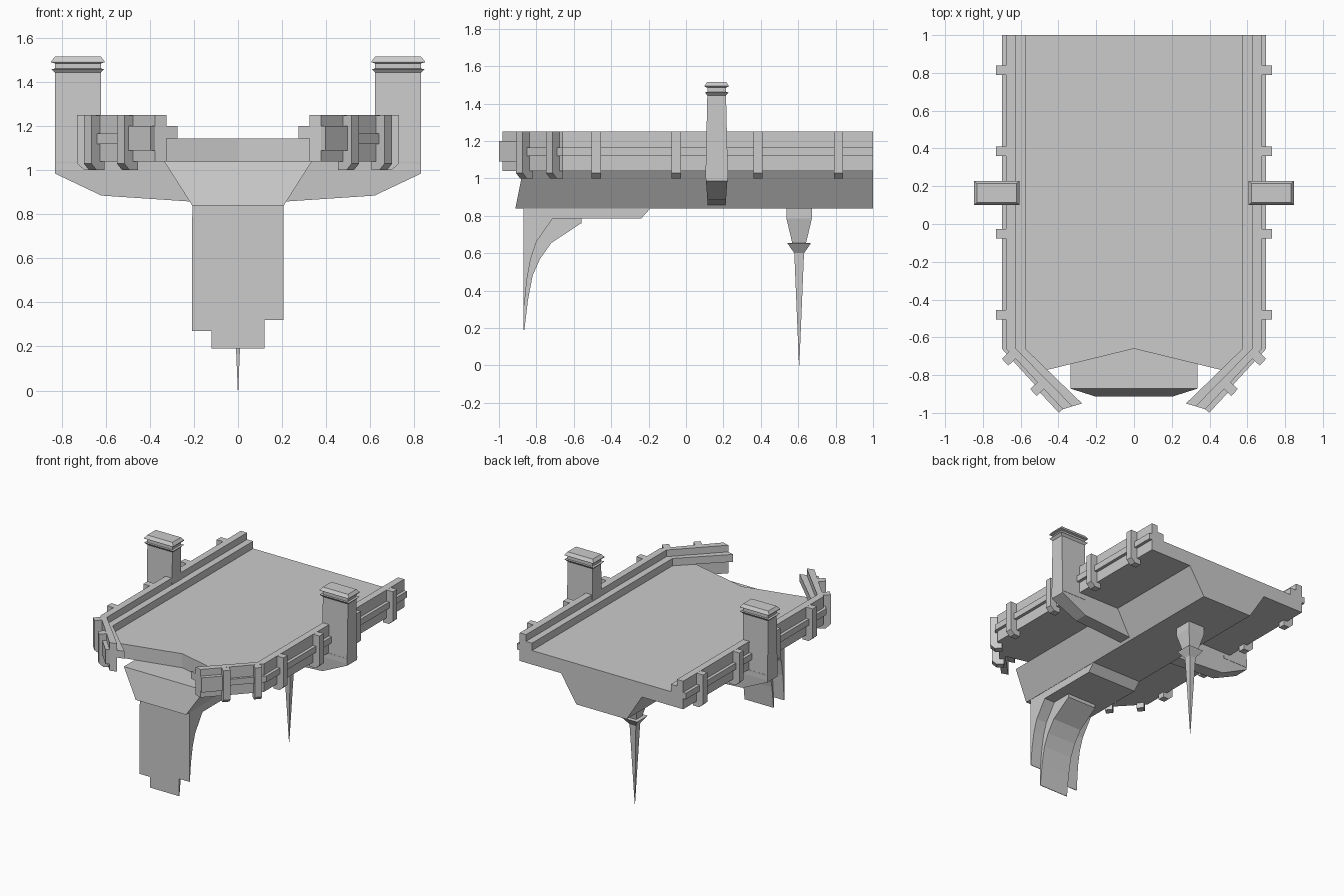
import bpy, bmesh
from mathutils import Vector

if "Cube" in bpy.data.objects:
    bpy.data.objects.remove(bpy.data.objects["Cube"])


def loft(name, loops, mirror=False):
    """Bridge equal-length 3D loops and cap both ends."""
    bm = bmesh.new()
    rings = [[bm.verts.new(p) for p in loop] for loop in loops]
    n = len(rings[0])
    for a, b in zip(rings, rings[1:]):
        for i in range(n):
            j = (i + 1) % n
            bm.faces.new((a[i], a[j], b[j], b[i]))
    bm.faces.new(rings[0][::-1])
    bm.faces.new(rings[-1])
    bmesh.ops.recalc_face_normals(bm, faces=bm.faces)
    me = bpy.data.meshes.new(name)
    bm.to_mesh(me)
    bm.free()
    ob = bpy.data.objects.new(name, me)
    bpy.context.collection.objects.link(ob)
    if mirror:
        mod = ob.modifiers.new("mirror", 'MIRROR')
        mod.use_mirror_merge = False
    return ob


def rect(cx, cy, hx, hy, z):
    return [(cx - hx, cy - hy, z), (cx + hx, cy - hy, z),
            (cx + hx, cy + hy, z), (cx - hx, cy + hy, z)]


def slab_x(name, profile, x0, x1):
    """Extrude a (y, z) profile along x."""
    return loft(name, [[(x, y, z) for y, z in profile] for x in (x0, x1)])


BEND = -0.66


def wall_point(o, t):
    """Point on the angled end of the railing at side offset o, t = 0..1."""
    return Vector((o - 0.30 * t, BEND + t * (-0.29 - 0.3 * (o - 0.575)), 0))


# Deck slab with notched front
half = [(0.625, 1.0), (0.625, BEND), (0.504, -0.783)]
outline = half + [(0, BEND)] + [(-x, y) for x, y in reversed(half)]
loft("deck", [[(x, y, z) for x, y in outline] for z in (1.04, 1.145)])

# Keel beam under the deck
loft("keel", [[(-.335, y1, 1.04), (.335, y1, 1.04), (.208, y0, .84), (-.208, y0, .84)]
              for y1, y0 in ((-.872, -.912), (1, 1))])

# Railing: stepped section swept along the side and round the bend
section = [(.625, 1.04), (.677, 1.04), (.677, 1.12), (.70, 1.12), (.70, 1.166),
           (.677, 1.166), (.677, 1.25), (.625, 1.25), (.625, 1.20), (.575, 1.20),
           (.575, 1.145), (.625, 1.145)]
loft("railing", [[(o, 1, z) for o, z in section],
                 [(o, BEND, z) for o, z in section],
                 [(*wall_point(o, 1).xy, z) for o, z in section]], True)

# Railing posts, hooked under the deck edge
post = [(-.03, 1.249), (.053, 1.25), (.053, 1.03), (.02, 1.0), (-.03, 1.0)]
along = (wall_point(.677, 1) - wall_point(.677, 0)).normalized()
stations = [(Vector((.677, y, 0)), Vector((0, -1, 0))) for y in (.815, .385, -.052, -.48)]
stations += [(wall_point(.677, t), along) for t in (.11, .61)]
for k, (base, d) in enumerate(stations):
    out = Vector((-d.y, d.x, 0))
    loft(f"railing_post_{k + 1}",
         [[base + out * u + d * s + Vector((0, 0, z)) for u, z in post]
          for s in (-.025, .025)], True)

# Raised panel at the railing end
out = Vector((-along.y, along.x, 0))
a, b = wall_point(.677, .66), wall_point(.677, 1)
loft("railing_end_panel",
     [[a - out * .01, b - out * .01, b + out * .028, a + out * .028],
      [a - out * .01, b - out * .01, b + out * .028, a + out * .028]], True)
panel = bpy.data.objects["railing_end_panel"].data
for i, v in enumerate(panel.vertices):
    v.co.z = 1.09 if i < 4 else 1.20

# Side columns with flared caps
CX, CY = .727, .164
col = [(.104, .060, 1.0), (.104, .050, 1.443), (.121, .064, 1.46), (.104, .050, 1.461),
       (.104, .050, 1.485), (.121, .064, 1.49), (.121, .064, 1.495), (.104, .050, 1.516)]
loft("column", [rect(CX, CY, hx, hy, z) for hx, hy, z in col], True)

# Struts carrying the columns out from the keel
strut = [(.831, 1.04, .060), (.831, .985, .057), (.62, .885, .050), (.20, .857, .048),
         (.20, 1.04, .060)]
loft("column_strut", [[(x, CY + s * w, z) for x, z, w in strut] for s in (-1, 1)], True)

# Front bracket: head block, central rib, and two thinner side ribs
F = -.868
slab_x("bracket_head", [(F, .84), (-.19, .84), (-.24, .785), (F, .785)], -.206, .206)
slab_x("bracket_rib", [(F, .79), (-.56, .79), (-.56, .76), (-.72, .655), (-.78, .57),
                       (-.82, .48), (-.845, .35), (F + .004, .19), (F, .19)], -.12, .12)
for side, x0, x1, low in (("left", -.208, -.12, .27), ("right", .12, .206, .32)):
    slab_x("bracket_side_rib_" + side,
           [(F, .79), (-.71, .79), (-.80, .66), (-.83, .57), (-.85, .46),
            (F + .004, low), (F, low)], x0, x1)

# Hanging spike under the rear
spike = [(.068, .845), (.068, .785), (.037, .655), (.063, .653), (.026, .60), (.001, 0)]
loft("hanging_spike", [rect(0, .605, h, h, z) for h, z in spike])
